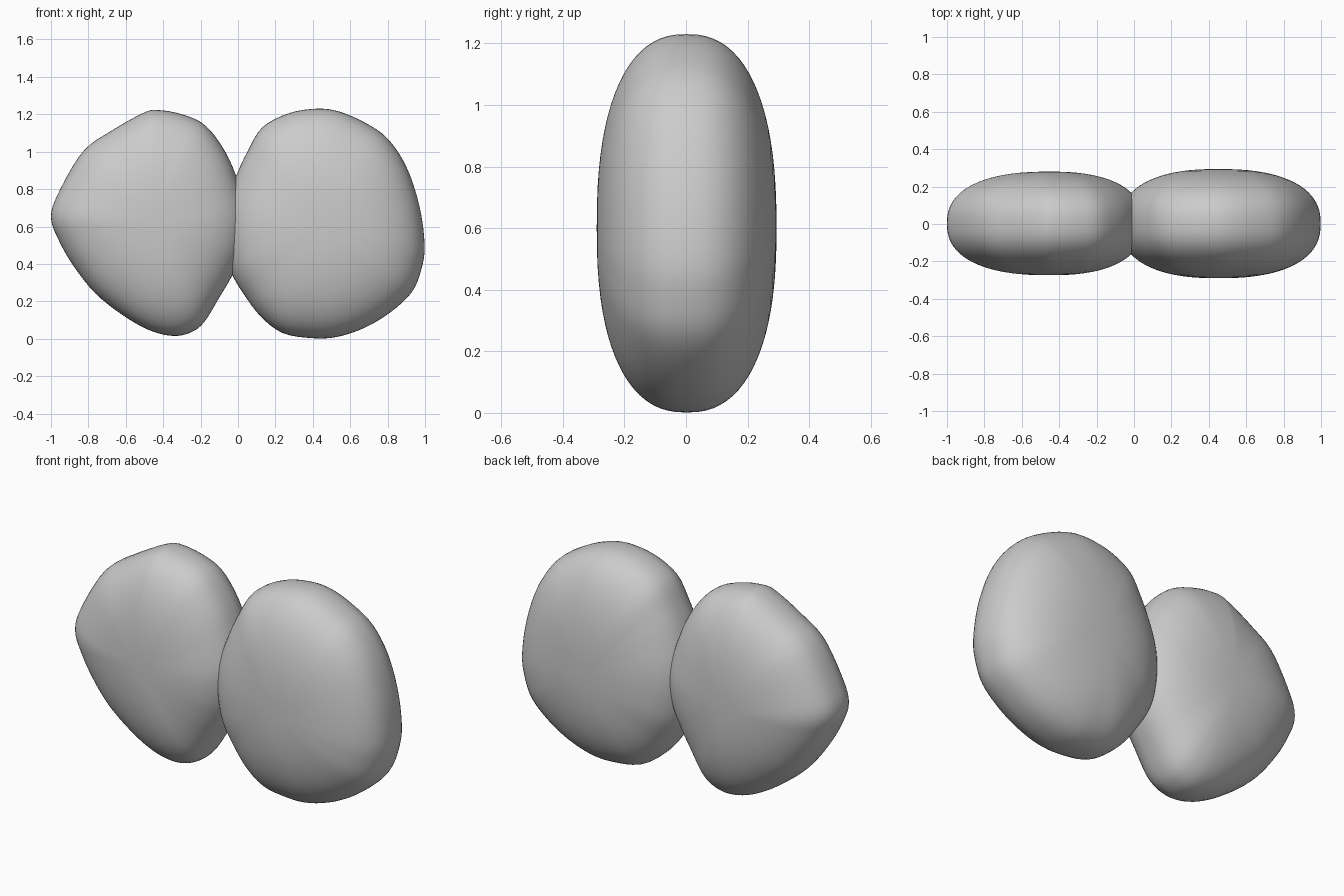
import bpy, math

if "Cube" in bpy.data.objects:
    bpy.data.objects.remove(bpy.data.objects["Cube"])

N_AROUND, N_RINGS, POWER = 96, 40, 2.4

# Front outlines (x, z), each lobe closed through the hidden overlap
LEFT = [(-1, .65), (-.96, .78), (-.83, 1.0), (-.68, 1.11), (-.5, 1.21), (-.42, 1.222),
        (-.3, 1.2), (-.18, 1.145), (-.08, 1.02), (-.01, .87), (.05, .66), (.03, .48),
        (-.03, .34), (-.1, .22), (-.18, .09), (-.25, .035), (-.34, .015), (-.46, .04),
        (-.6, .115), (-.76, .24), (-.88, .39), (-.96, .53)]
RIGHT = [(.42, 1.23), (.27, 1.205), (.13, 1.13), (.05, 1.0), (-.01, .87), (-.06, .72),
         (-.075, .58), (-.06, .44), (-.03, .34), (.03, .24), (.12, .12), (.24, .03),
         (.4, .003), (.53, .01), (.68, .06), (.82, .145), (.93, .25), (.98, .37),
         (.998, .5), (.97, .71), (.9, .92), (.8, 1.07), (.68, 1.155), (.54, 1.215)]


def smooth_loop(pts, count):
    """Closed Catmull-Rom resampling."""
    out, n = [], len(pts)
    for k in range(count):
        f = k * n / count
        i, t = int(f), f - int(f)
        p = [pts[(i + j) % n] for j in (-1, 0, 1, 2)]
        out.append(tuple(.5 * (2 * b + (c - a) * t + (2 * a - 5 * b + 4 * c - d) * t * t
                               + (3 * b - a - 3 * c + d) * t ** 3)
                         for a, b, c, d in zip(*p)))
    return out


def pebble(name, outline, centre, depth, y_mid):
    """Flattened pebble: the outline shrinks towards front and back poles."""
    cx, cz = centre
    loop = smooth_loop(outline, N_AROUND)
    verts, faces = [(cx, y_mid - depth, cz)], []
    for r in range(1, N_RINGS):
        a = -math.pi / 2 + math.pi * r / N_RINGS
        s = max(math.cos(a), 0) ** (2 / POWER)
        y = math.copysign(abs(math.sin(a)) ** (2 / POWER), math.sin(a)) * depth
        if r == N_RINGS // 2:
            y = 0
        verts += [(cx + (x - cx) * s, y_mid + y, cz + (z - cz) * s) for x, z in loop]
    verts.append((cx, y_mid + depth, cz))
    last, base = len(verts) - 1, len(verts) - 1 - N_AROUND
    for i in range(N_AROUND):
        j = (i + 1) % N_AROUND
        faces += [(0, 1 + i, 1 + j), (last, base + j, base + i)]
        for r in range(N_RINGS - 2):
            o = 1 + r * N_AROUND
            faces.append((o + i, o + N_AROUND + i, o + N_AROUND + j, o + j))
    mesh = bpy.data.meshes.new(name)
    # Outline order decides the winding, so orient outward by signed area
    area = sum(a[0] * b[1] - b[0] * a[1] for a, b in zip(loop, loop[1:] + loop[:1]))
    if area < 0:
        faces = [f[::-1] for f in faces]
    mesh.from_pydata(verts, [], faces)
    mesh.polygons.foreach_set("use_smooth", [True] * len(mesh.polygons))
    obj = bpy.data.objects.new(name, mesh)
    bpy.context.collection.objects.link(obj)


# Two lobes pressed into each other
pebble("left_lobe", LEFT, (-.45, .62), .277, .003)
pebble("right_lobe", RIGHT, (.45, .6), .292, .002)
